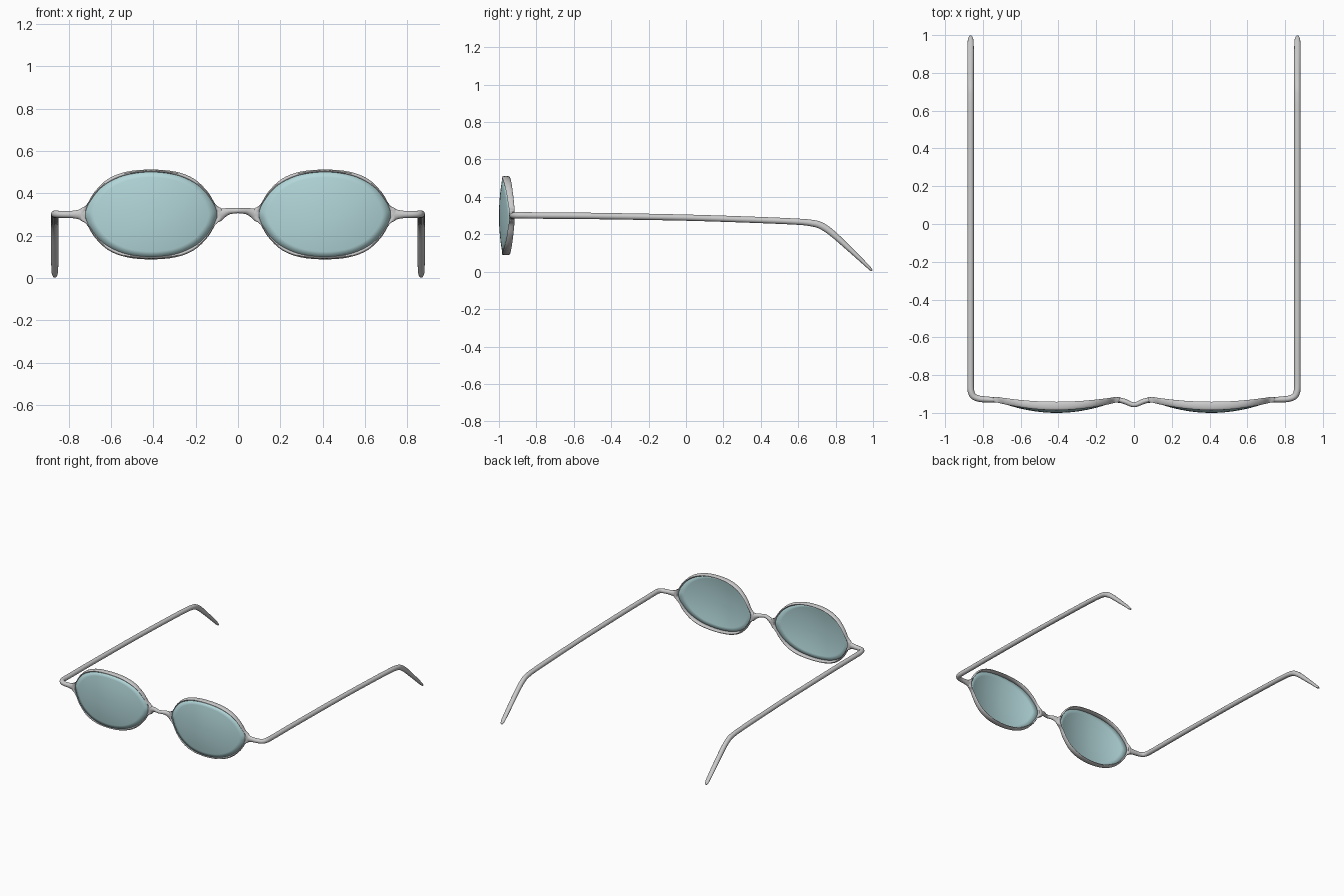
import bpy, bmesh, math
from mathutils import Vector

if "Cube" in bpy.data.objects:
    bpy.data.objects.remove(bpy.data.objects["Cube"])

CX, CZ = 0.41, 0.30   # lens centre in the front view
SIDES = 14


def spline(pts, n, closed=False):
    """Catmull-Rom resampling of equal-length tuples."""
    P = [Vector(p) for p in pts]
    m = len(P)
    get = (lambda i: P[i % m]) if closed else (lambda i: P[max(0, min(m - 1, i))])
    out = []
    for i in range(m if closed else m - 1):
        a, b, c, d = (get(i + k) for k in (-1, 0, 1, 2))
        for j in range(n):
            t = j / n
            out.append(0.5 * (2 * b + (c - a) * t + (2 * a - 5 * b + 4 * c - d) * t * t
                              + (3 * b - a - 3 * c + d) * t ** 3))
    if not closed:
        out.append(P[-1])
    return out


def finish(name, bm, mirror=True):
    bmesh.ops.recalc_face_normals(bm, faces=bm.faces)
    me = bpy.data.meshes.new(name)
    bm.to_mesh(me)
    bm.free()
    ob = bpy.data.objects.new(name, me)
    bpy.context.collection.objects.link(ob)
    if mirror:
        ob.modifiers.new("Mirror", "MIRROR").use_mirror_merge = False
    bpy.ops.object.select_all(action='DESELECT')
    ob.select_set(True)
    bpy.context.view_layer.objects.active = ob
    bpy.ops.object.shade_smooth_by_angle(angle=math.radians(50))
    return ob


def loft(name, rings, closed=False, mirror=True):
    bm = bmesh.new()
    R = [[bm.verts.new(p) for p in r] for r in rings]
    n = len(R[0])
    for a, b in zip(R, R[1:] + R[:1] if closed else R[1:]):
        for i in range(n):
            j = (i + 1) % n
            bm.faces.new((a[i], a[j], b[j], b[i]))
    if not closed:
        bm.faces.new(R[0])
        bm.faces.new(R[-1])
    return finish(name, bm, mirror)


def ring(c, u, v):
    return [c + u * math.cos(2 * math.pi * k / SIDES) + v * math.sin(2 * math.pi * k / SIDES)
            for k in range(SIDES)]


def tube(name, pts, n, mirror=True):
    """Sweep an ellipse; points are x, y, z plus horizontal and vertical radius."""
    S = []
    for i in range(len(pts) - 1):
        S_xyz = spline([p[:3] for p in pts], n)
        break
    S_w = spline([(p[3], p[4], 0) for p in pts], n)
    rings = []
    for i, c in enumerate(S_xyz):
        t = (S_xyz[min(i + 1, len(S_xyz) - 1)] - S_xyz[max(i - 1, 0)]).normalized()
        side = t.cross(Vector((0, 0, 1))).normalized()
        rings.append(ring(c, side * S_w[i].x, side.cross(t) * S_w[i].y))
    return loft(name, rings, mirror=mirror)


# Half outline of the rim: inner x, inner z, outer x, outer z (about lens centre)
half = [(-.307, 0, -.345, 0), (-.300, .030, -.335, .026), (-.284, .064, -.305, .046),
        (-.243, .116, -.268, .106), (-.185, .157, -.203, .168), (-.108, .186, -.115, .202)]
top = half + [(0, .198, 0, .212)] + [(-a, b, -c, d) for a, b, c, d in reversed(half)]
loop = top + [(a, -b, c, -d) for a, b, c, d in reversed(top[1:-1])]
inner = spline([(p[0], p[1], 0) for p in loop], 4, True)
outer = spline([(p[2], p[3], 0) for p in loop], 4, True)

# Rims, wrapped around the lens bulge
rings = []
for a, b in zip(inner, outer):
    m, h = (a + b) / 2, (b - a) / 2
    u2 = min(1, (m.x / .31) ** 2)
    c = Vector((CX + m.x, -.963 + .032 * u2, CZ + m.y))
    rings.append(ring(c, Vector((h.x, 0, h.y)), Vector((0, .0225 - .0075 * u2, 0))))
loft("rim", rings, closed=True)

# Lenses: domed radial grid with slight thickness
bm = bmesh.new()


def dome(x, z):
    return bm.verts.new((CX + x, -.997 + .06 * (x / .31) ** 2 + .018 * (z / .2) ** 2, CZ + z))


mid, prev = dome(0, 0), None
for k in range(1, 9):
    s = k / 8 * 1.01
    cur = [dome(p.x * s, p.y * s) for p in inner]
    for i in range(len(cur)):
        j = (i + 1) % len(cur)
        bm.faces.new((mid, cur[i], cur[j]) if prev is None else (prev[i], cur[i], cur[j], prev[j]))
    prev = cur
lens = finish("lens", bm)
sol = lens.modifiers.new("Solidify", "SOLIDIFY")
sol.thickness, sol.offset = .006, 0
mat = bpy.data.materials.new("tinted_glass")
mat.diffuse_color = (0.45, 0.68, 0.70, 1)
mat.use_nodes = True
mat.node_tree.nodes["Principled BSDF"].inputs["Base Color"].default_value = mat.diffuse_color
lens.data.materials.append(mat)

# Nose bridge
b = [(.02, -.952, .317, .013, .013), (.045, -.941, .315, .014, .016),
     (.07, -.934, .307, .014, .023), (.088, -.932, .301, .014, .034), (.1, -.932, .30, .012, .040)]
tube("bridge", [(-p[0],) + p[1:] for p in reversed(b)] + [(0, -.957, .318, .013, .0125)] + b,
     4, mirror=False)

# Side arms: end piece, corner, long temple and ear hook
tube("side_arm", [
    (.720, -.932, .30, .013, .040), (.732, -.932, .30, .014, .034), (.75, -.931, .30, .015, .024),
    (.78, -.929, .30, .016, .018), (.82, -.925, .30, .0165, .0165), (.85, -.912, .301, .017, .017),
    (.863, -.885, .302, .0175, .0175), (.865, -.84, .301, .0175, .0175),
    (.865, -.75, .300, .0175, .0175), (.865, -.5, .298, .0175, .0175),
    (.865, 0, .289, .0175, .017), (.865, .4, .276, .0175, .017), (.865, .6, .267, .0175, .017),
    (.865, .67, .260, .0175, .018), (.865, .72, .247, .0175, .019), (.865, .78, .207, .0175, .018),
    (.865, .88, .116, .0175, .014), (.865, .96, .040, .016, .010),
    (.865, .985, .015, .0125, .008), (.865, .995, .005, .006, .004)], 4)
